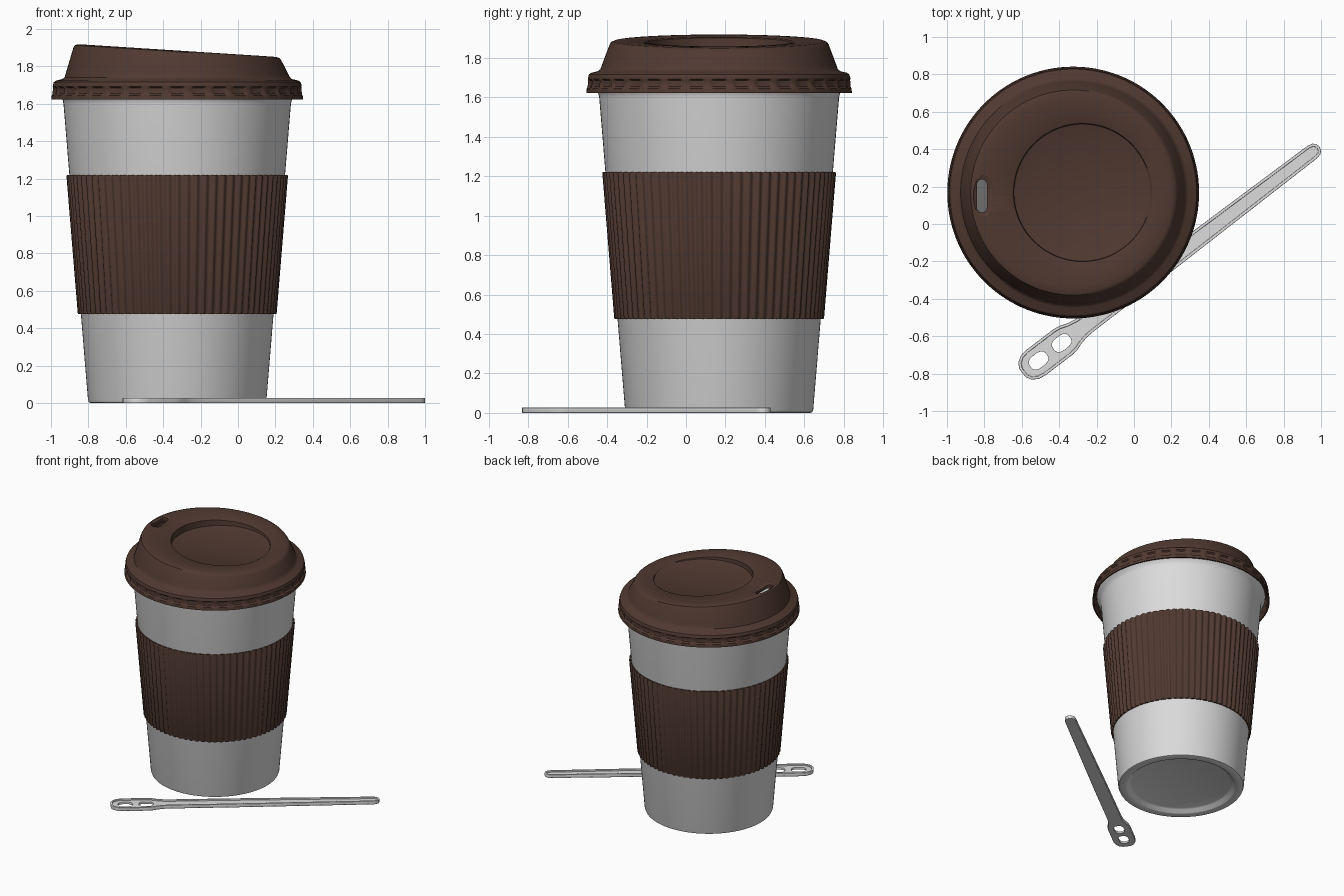
import bpy, bmesh, math
from mathutils import Matrix, Vector

if "Cube" in bpy.data.objects:
    bpy.data.objects.remove(bpy.data.objects["Cube"])

CX, CY = -0.325, 0.168      # axis of the cup
TILT = 0.064                # slope of the lid top


def material(name, rgb):
    m = bpy.data.materials.new(name)
    m.diffuse_color = (*rgb, 1)
    m.use_nodes = True
    m.node_tree.nodes["Principled BSDF"].inputs["Base Color"].default_value = m.diffuse_color
    return m


BROWN = material("dark brown", (0.080, 0.041, 0.030))
GREY = material("light grey", (0.72, 0.72, 0.72))


def activate(ob):
    bpy.ops.object.select_all(action='DESELECT')
    ob.select_set(True)
    bpy.context.view_layer.objects.active = ob


def finish(ob, mat, angle=35):
    ob.data.materials.clear()
    ob.data.materials.append(mat)
    activate(ob)
    bpy.ops.object.shade_smooth_by_angle(angle=math.radians(angle))


def mesh_object(name, bm):
    bmesh.ops.recalc_face_normals(bm, faces=bm.faces)
    me = bpy.data.meshes.new(name)
    bm.to_mesh(me)
    bm.free()
    ob = bpy.data.objects.new(name, me)
    bpy.context.collection.objects.link(ob)
    return ob


def lathe(name, rows, segs, point, closed=False):
    """Revolve rows; point(row, angle) gives local position. Radius 0 rows become poles."""
    bm = bmesh.new()
    rings = []
    for row in rows:
        n = 1 if row[0] == 0 else segs
        rings.append([bm.verts.new(point(row, 2 * math.pi * i / segs)) for i in range(n)])
    pairs = list(zip(rings, rings[1:]))
    if closed:
        pairs.append((rings[-1], rings[0]))
    for a, b in pairs:
        for i in range(segs):
            j = (i + 1) % segs
            quad = [a[i % len(a)], a[j % len(a)], b[j % len(b)], b[i % len(b)]]
            bm.faces.new(list(dict.fromkeys(quad)))
    ob = mesh_object(name, bm)
    ob.location = (CX, CY, 0)
    return ob


def plain(row, a):
    return (row[0] * math.cos(a), row[0] * math.sin(a), row[1])


# Cup: hollow, flared lip, recessed underside
cup = lathe("cup", [
    (0, 0.03), (0.375, 0.03), (0.39, 0.024), (0.41, 0.004), (0.42, 0.0),
    (0.462, 0.0), (0.472, 0.004), (0.477, 0.016), (0.608, 1.60), (0.614, 1.625),
    (0.632, 1.645), (0.64, 1.66), (0.632, 1.67), (0.61, 1.66), (0.592, 1.62),
    (0.46, 0.07), (0.44, 0.05), (0, 0.05)], 128, plain)
finish(cup, GREY)


# Sleeve: ribbed band
def ribbed(row, a):
    r = row[0] + row[2] * (0.5 + 0.5 * math.cos(72 * a)) * 0.013
    return (r * math.cos(a), r * math.sin(a), row[1])


sleeve = lathe("sleeve", [
    (0.511, 0.475, 0), (0.516, 0.475, 1), (0.519, 0.482, 1),
    (0.579, 1.213, 1), (0.577, 1.22, 1), (0.573, 1.22, 0)], 576, ribbed, closed=True)
finish(sleeve, BROWN, 40)


# Lid: rows hold radius, height, tilt share, x shift, scallop depth
def lid_point(row, a):
    r, z, tilt, shift, dent = row
    r -= dent * math.sqrt(abs(math.cos(18 * a)))
    x = r * math.cos(a) + shift
    return (x, r * math.sin(a), z - TILT * tilt * x)


outer = [
    (0, 1.846, 0, .05, 0), (.36, 1.846, 0, .05, 0), (.366, 1.849, 0, .05, 0),
    (.369, 1.880, 1, .05, 0), (.378, 1.885, 1, .05, 0), (.50, 1.885, 1, 0, 0),
    (.533, 1.884, 1, 0, 0), (.548, 1.878, 1, 0, 0), (.556, 1.865, .9, 0, 0),
    (.595, 1.762, .1, 0, 0), (.602, 1.742, 0, 0, 0), (.615, 1.732, 0, 0, 0),
    (.648, 1.724, 0, 0, 0), (.660, 1.716, 0, 0, 0), (.664, 1.702, 0, 0, 0),
    (.666, 1.692, 0, 0, 0), (.667, 1.684, 0, 0, .012), (.669, 1.655, 0, 0, .014),
    (.671, 1.645, 0, 0, 0), (.673, 1.622, 0, 0, 0)]
inner = [
    (.662, 1.622, 0, 0, 0), (.650, 1.70, 0, 0, 0), (.59, 1.715, 0, 0, 0),
    (.572, 1.75, .1, 0, 0), (.53, 1.852, .9, 0, 0), (.42, 1.856, 1, .05, 0),
    (.36, 1.82, 0, .05, 0), (0, 1.82, 0, .05, 0)]
lid = lathe("lid", outer + inner, 288, lid_point)
finish(lid, BROWN)


# Drinking slot with a shallow pocket around it
def cut(target, cutter):
    mod = target.modifiers.new("cut", 'BOOLEAN')
    mod.operation, mod.solver, mod.object = 'DIFFERENCE', 'EXACT', cutter
    activate(target)
    bpy.ops.object.modifier_apply(modifier=mod.name)
    bpy.data.objects.remove(cutter)


bm = bmesh.new()
bmesh.ops.create_uvsphere(bm, u_segments=40, v_segments=24, radius=1)
bmesh.ops.transform(bm, matrix=Matrix.Diagonal((0.065, 0.13, 0.03, 1)), verts=bm.verts)
pocket = mesh_object("pocket_cutter", bm)
pocket.location = (-0.80, 0.15, 1.931)
cut(lid, pocket)

bm = bmesh.new()
base = []
for i in range(32):
    a = 2 * math.pi * (i + 0.5) / 32
    y = 0.026 * math.sin(a) + math.copysign(0.062, math.sin(a))
    base.append(bm.verts.new((0.026 * math.cos(a), y, 1.80)))
face = bm.faces.new(base)
top = bmesh.ops.extrude_face_region(bm, geom=[face])["geom"]
bmesh.ops.translate(bm, vec=(0, 0, 0.2), verts=[v for v in top if isinstance(v, bmesh.types.BMVert)])
slot = mesh_object("slot_cutter", bm)
slot.location = (-0.813, 0.15, 0)
cut(lid, slot)
finish(lid, BROWN)


# Stirrer: flat plate with two holes and a raised border, drawn along its own length
def outline(inset):
    half = [(-.11, .0), (-.108, .03), (-.092, .058), (-.06, .078), (-.02, .085), (.16, .085),
            (.20, .080), (.24, .066), (.29, .056), (.36, .054), (.80, .053), (1.84, .042),
            (1.866, .036), (1.882, .022), (1.888, .0)]
    pts = half + [(s, -w) for s, w in half[-2:0:-1]]
    res = []
    for i, p in enumerate(pts):
        d = Vector(pts[(i + 1) % len(pts)]) - Vector(pts[i - 1])
        n = Vector((d.y, -d.x)).normalized()
        res.append((p[0] + n.x * inset, p[1] + n.y * inset))
    return res


def hole(cx):
    pts = []
    for i in range(28):
        c, s = math.cos(2 * math.pi * i / 28), math.sin(2 * math.pi * i / 28)
        pts.append((cx + 0.055 * math.copysign(abs(c) ** 0.75, c),
                    0.039 * math.copysign(abs(s) ** 0.75, s)))
    return pts


def flat_shape(name, loops, z0, z1, bevel):
    cu = bpy.data.curves.new(name, 'CURVE')
    cu.dimensions, cu.fill_mode = '2D', 'BOTH'
    cu.extrude, cu.bevel_depth, cu.bevel_resolution = (z1 - z0) / 2 - bevel, bevel, 2
    for loop in loops:
        sp = cu.splines.new('POLY')
        sp.points.add(len(loop) - 1)
        for p, co in zip(sp.points, loop):
            p.co = (*co, 0, 1)
        sp.use_cyclic_u = True
    ob = bpy.data.objects.new(name, cu)
    bpy.context.collection.objects.link(ob)
    ob.location = (-0.51, -0.73, (z0 + z1) / 2)
    ob.rotation_euler.z = math.radians(37.3)
    activate(ob)
    bpy.ops.object.convert(target='MESH')
    finish(bpy.context.view_layer.objects.active, GREY)


flat_shape("stirrer_plate", [outline(0.003), hole(0.0), hole(0.155)], 0.0, 0.017, 0.001)
flat_shape("stirrer_border", [outline(0.003), outline(0.013)], 0.002, 0.027, 0.003)
